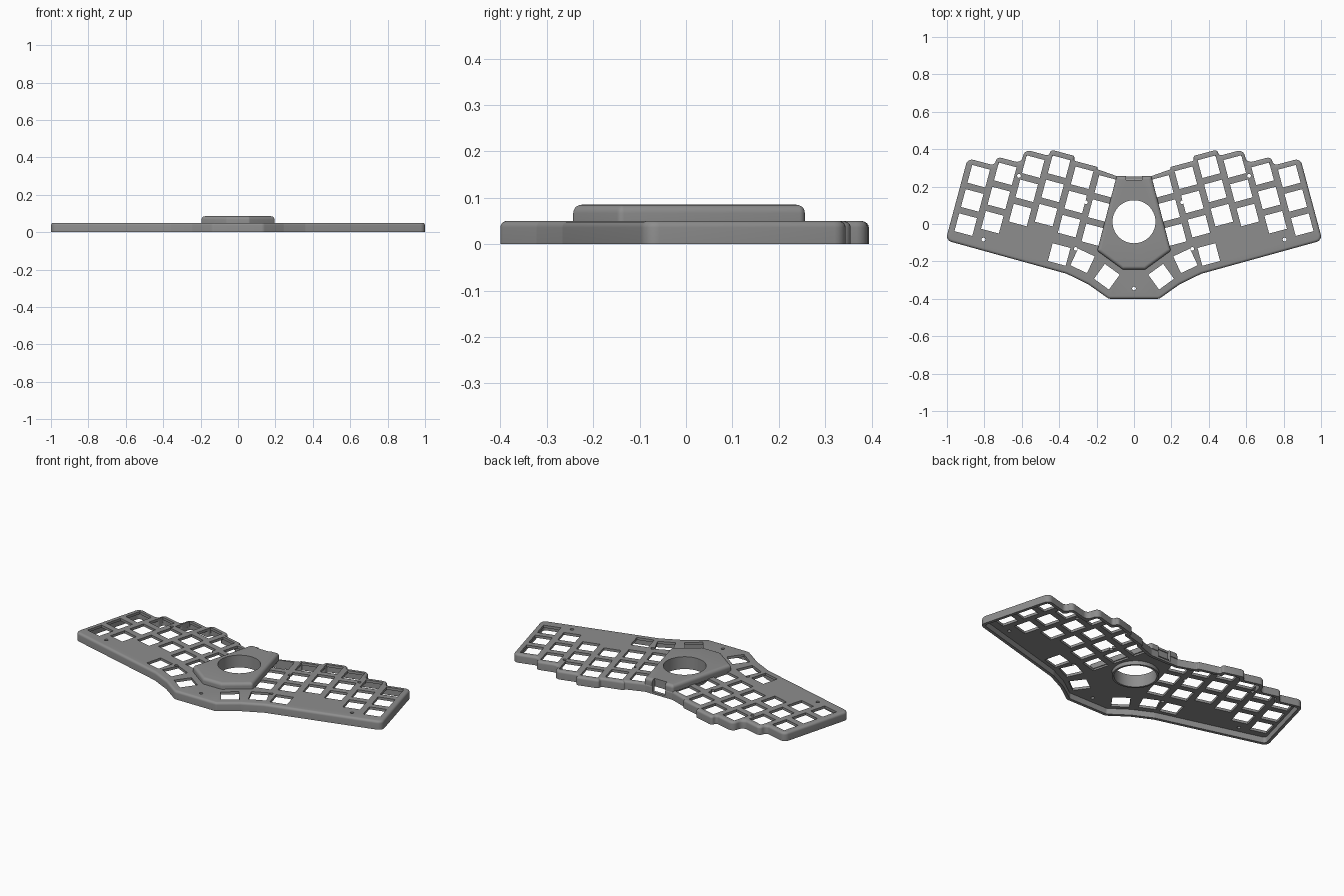
import bpy, math
from mathutils import Vector

if "Cube" in bpy.data.objects:
    bpy.data.objects.remove(bpy.data.objects["Cube"])

gray = bpy.data.materials.new("case_gray")
gray.diffuse_color = (0.27, 0.27, 0.27, 1)
gray.use_nodes = True
gray.node_tree.nodes["Principled BSDF"].inputs["Base Color"].default_value = gray.diffuse_color

TILT = math.radians(15)
C, S = math.cos(TILT), math.sin(TILT)
PITCH, HOLE = 0.134, 0.0986


def uv(u, v):
    """Tilted right-hand frame to world."""
    return (u * C - v * S, u * S + v * C)


def mirrored(right):
    """Right half outline (back to front) closed with its mirror image."""
    return right + [(-x, y) for x, y in reversed(right)]


def offset(poly, d):
    """Mitred inward offset of a clockwise polygon."""
    out, n = [], len(poly)
    for i in range(n):
        p, a, b = Vector(poly[i]), Vector(poly[i - 1]), Vector(poly[(i + 1) % n])
        e, f = (p - a).normalized(), (b - p).normalized()
        n1, n2 = Vector((e.y, -e.x)), Vector((f.y, -f.x))
        out.append(p + (n1 + n2) * d / (1 + n1.dot(n2)))
    return out


def rounded(poly, r, seg=6):
    """Round every corner with a fixed number of points."""
    out, n = [], len(poly)
    for i in range(n):
        p, a, b = Vector(poly[i]), Vector(poly[i - 1]), Vector(poly[(i + 1) % n])
        da, db = a - p, b - p
        half = da.angle(db) / 2
        t = min(r / math.tan(half), 0.48 * da.length, 0.48 * db.length)
        s, e = p + da.normalized() * t, p + db.normalized() * t
        rad = t * math.tan(half)
        mid = p + (da.normalized() + db.normalized()).normalized() * (rad / math.sin(half))
        vs, ve = s - mid, e - mid
        sweep = vs.angle_signed(ve)
        for k in range(seg + 1):
            ang = -sweep * k / seg
            out.append((mid.x + vs.x * math.cos(ang) - vs.y * math.sin(ang),
                        mid.y + vs.x * math.sin(ang) + vs.y * math.cos(ang)))
    return out


def make(name, verts, faces):
    me = bpy.data.meshes.new(name)
    me.from_pydata(verts, [], faces)
    me.materials.append(gray)
    ob = bpy.data.objects.new(name, me)
    bpy.context.collection.objects.link(ob)
    return ob


def loft(rings):
    """Capped stack of clockwise rings, listed bottom to top."""
    n = len(rings[0])
    verts = [v for r in rings for v in r]
    faces = [list(range(n)), list(range(len(verts) - 1, len(verts) - n - 1, -1))]
    for k in range(len(rings) - 1):
        for i in range(n):
            j = (i + 1) % n
            faces.append([k * n + i, (k + 1) * n + i, (k + 1) * n + j, k * n + j])
    return verts, faces


def slab(poly, z0, z1, r, fillet):
    """Rounded outline raised from z0 to z1 with a filleted top edge."""
    rings = [[(x, y, z0) for x, y in rounded(poly, r)]]
    steps = 5 if fillet else 0
    for k in range(steps + 1):
        a = math.pi / 2 * k / max(steps, 1)
        d = fillet * (1 - math.cos(a))
        z = z1 - fillet * (1 - math.sin(a))
        rings.append([(x, y, z) for x, y in rounded(offset(poly, d), max(r - d, 0.004))])
    return loft(rings)


def prism(poly, z0, z1):
    return loft([[(x, y, z) for x, y in poly] for z in (z0, z1)])


def rect(cx, cy, w, h, ang=0):
    c, s = math.cos(ang), math.sin(ang)
    pts = [(-w / 2, -h / 2), (-w / 2, h / 2), (w / 2, h / 2), (w / 2, -h / 2)]
    return [(cx + x * c - y * s, cy + x * s + y * c) for x, y in pts]


def circle(cx, cy, r, n):
    return [(cx + r * math.cos(-2 * math.pi * i / n), cy + r * math.sin(-2 * math.pi * i / n))
            for i in range(n)]


def cut(ob, name, parts):
    """Subtract a group of separate solids."""
    verts, faces = [], []
    for v, f in parts:
        faces += [[i + len(verts) for i in face] for face in f]
        verts += v
    cutter = make(name, verts, faces)
    cutter.hide_render = True
    mod = ob.modifiers.new(name, 'BOOLEAN')
    mod.operation, mod.solver, mod.object = 'DIFFERENCE', 'EXACT', cutter
    bpy.context.view_layer.objects.active = ob
    bpy.ops.object.modifier_apply(modifier=name)
    bpy.data.objects.remove(cutter)


def smooth(ob):
    bpy.ops.object.select_all(action='DESELECT')
    ob.select_set(True)
    bpy.context.view_layer.objects.active = ob
    bpy.ops.object.shade_smooth_by_angle(angle=math.radians(35))


# Key columns from inner to outer: across, centre of the top key
columns = [(0.198, 0.155), (0.332, 0.167), (0.466, 0.192),
           (0.600, 0.157), (0.734, 0.081), (0.868, 0.032)]

# Case outline: stepped back edge, straight side, angled front
right = [(0.09, 0.255)]
for i, (u, v) in enumerate(columns):
    top = v + 0.077
    if i:
        right.append(uv(u - PITCH / 2, top))
    right.append(uv(u + PITCH / 2 if i < 5 else 0.95, top))
right += [uv(0.95, -0.345), (0.36, -0.266), (0.245, -0.322), (0.135, -0.40)]
outline = mirrored(right)

# Key openings and thumb cluster, mirrored
keys = [(*uv(u, v - k * PITCH), TILT) for u, v in columns for k in range(3)]
keys += [(0.40, -0.163, TILT), (0.275, -0.197, math.radians(25)), (0.145, -0.282, math.radians(36))]
openings = [prism(rect(s * x, y, HOLE, HOLE, s * a), 0.02, 0.07) for s in (1, -1) for x, y, a in keys]
# Screw holes
screws = [(0.805, -0.083), (0.615, 0.257), (0.257, 0.117), (0.312, -0.133)]
holes = [prism(circle(s * x, y, 0.01, 16), 0.02, 0.07) for s in (1, -1) for x, y in screws]
holes.append(prism(circle(0, -0.345, 0.01, 16), 0.02, 0.07))

BALL_Y, BALL_R = 0.012, 0.115
ball_hole = prism(circle(0, BALL_Y, BALL_R, 64), -0.1, 0.2)
port = prism(rect(0, 0.26, 0.084, 0.06), 0.012, 0.072)
port_notch = prism(rect(0, 0.26, 0.084, 0.05), 0.06, 0.12)

# Hollow case shell
case = make("case_shell", *slab(outline, 0, 0.05, 0.032, 0.014))
cut(case, "cavity", [slab(offset(outline, 0.018), -0.05, 0.035, 0.018, 0)])
cut(case, "key_openings", openings)
cut(case, "screw_holes", holes)
cut(case, "ball_hole", [ball_hole])
cut(case, "port", [port])
smooth(case)

# Raised trackball plate
plate_outline = mirrored([(0.093, 0.256), (0.197, -0.143), (0.06, -0.243)])
plate = make("trackball_plate", *slab(plate_outline, 0.045, 0.085, 0.015, 0.018))
cut(plate, "ball_hole", [ball_hole])
cut(plate, "port", [port])
cut(plate, "port_notch", [port_notch])
smooth(plate)

# Socket ring hanging under the trackball opening
ring = make("socket_ring", *prism(circle(0, BALL_Y, BALL_R + 0.012, 64), 0.012, 0.06))
cut(ring, "ball_hole", [ball_hole])
smooth(ring)
